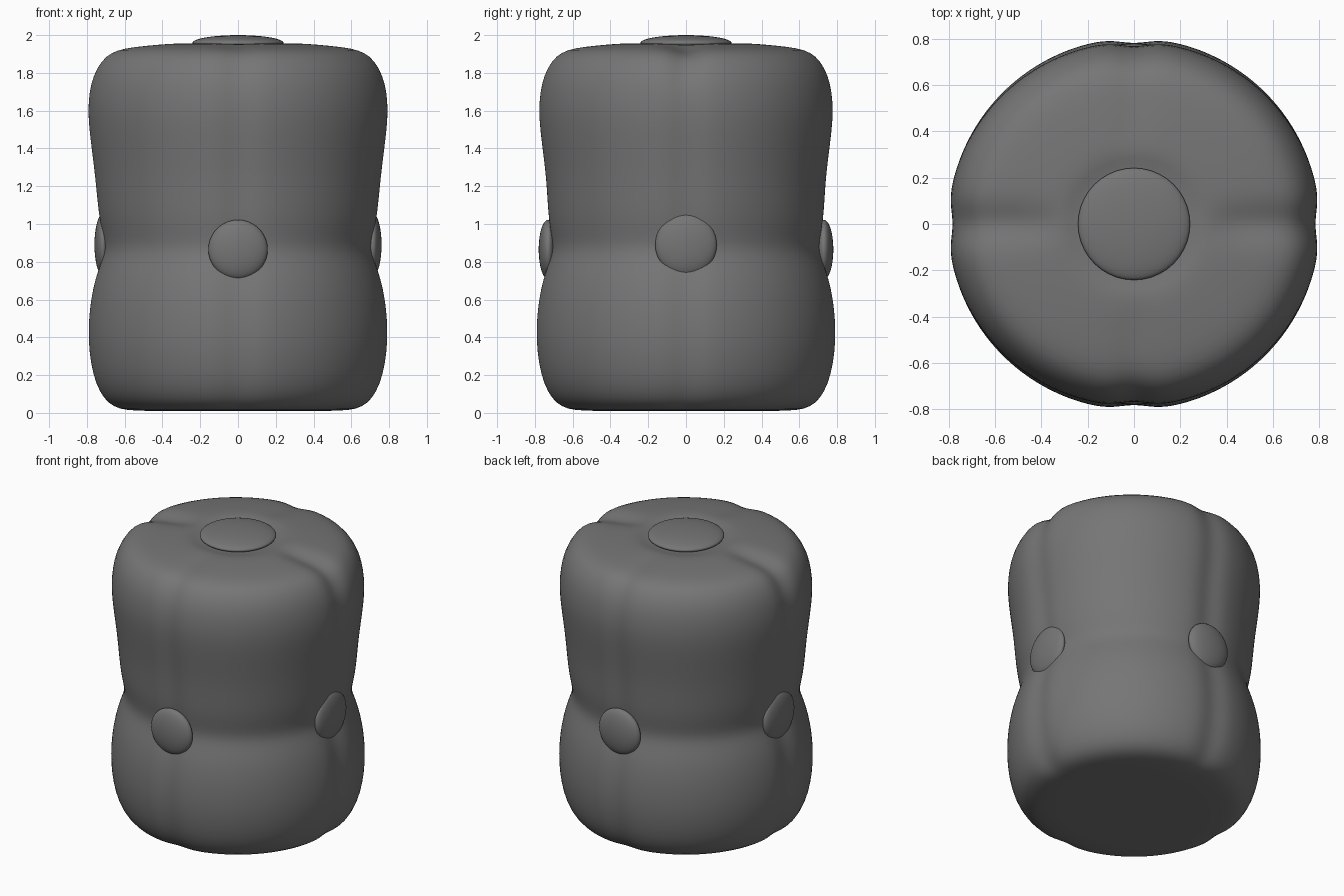
import bpy, bmesh, math
from mathutils import Matrix, Vector

cube = bpy.data.objects.get("Cube")
if cube:
    bpy.data.objects.remove(cube, do_unlink=True)

grey = bpy.data.materials.new("grey fabric")
grey.use_nodes = True
colour = (0.18, 0.18, 0.18, 1)
grey.diffuse_color = colour
grey.node_tree.nodes["Principled BSDF"].inputs["Base Color"].default_value = colour


def finish(name, bm, level=0):
    bmesh.ops.recalc_face_normals(bm, faces=bm.faces)
    mesh = bpy.data.meshes.new(name)
    bm.to_mesh(mesh)
    bm.free()
    mesh.materials.append(grey)
    for p in mesh.polygons:
        p.use_smooth = True
    ob = bpy.data.objects.new(name, mesh)
    bpy.context.collection.objects.link(ob)
    if level:
        mod = ob.modifiers.new("Smooth", 'SUBSURF')
        mod.levels = mod.render_levels = level
    return ob


def bump(x, width):
    return math.exp(-(x / width) ** 2)


# Cushion body: lathe profile (radius, height), pinched at the waist
PROFILE = [(0.3, 0.01), (0.55, 0.01), (0.64, 0.02), (0.70, 0.05), (0.745, 0.11),
           (0.78, 0.2), (0.8, 0.32), (0.805, 0.43), (0.798, 0.55), (0.78, 0.66),
           (0.758, 0.74), (0.733, 0.81), (0.716, 0.87), (0.727, 0.94), (0.745, 1.02),
           (0.757, 1.12), (0.769, 1.25), (0.785, 1.38), (0.80, 1.5), (0.807, 1.6),
           (0.80, 1.7), (0.78, 1.79), (0.74, 1.865), (0.69, 1.91), (0.62, 1.932),
           (0.52, 1.944), (0.42, 1.953), (0.34, 1.957), (0.29, 1.95), (0.24, 1.935),
           (0.12, 1.935)]
SEGMENTS = 112


def body_point(radius, z, angle):
    # Stitched seams run along the x and y axes, deeper across the top along x
    along_x = bump(radius * math.sin(angle), 0.085)
    along_y = bump(radius * math.cos(angle), 0.085)
    side = 0.022 * min(1, max(0, (radius - 0.5) / 0.2))
    r = radius - side * (along_x + along_y)
    # Upper half is slightly narrower front to back
    if z > 0.9:
        r -= 0.016 * math.sin(angle) ** 2 * min(1, (z - 0.9) / 0.3) * min(1, radius / 0.7)
    if z > 1.7 and radius > 0.3:
        z -= (0.032 * along_x + 0.010 * along_y) * min(1, (radius - 0.3) / 0.15)
    return (r * math.cos(angle), r * math.sin(angle), z)


bm = bmesh.new()
rings = [[bm.verts.new(body_point(r, z, math.tau * i / SEGMENTS)) for i in range(SEGMENTS)]
         for r, z in PROFILE]
for low, high in zip(rings, rings[1:]):
    for i in range(SEGMENTS):
        j = (i + 1) % SEGMENTS
        bm.faces.new((low[i], low[j], high[j], high[i]))
for ring, z in ((rings[0], PROFILE[0][1]), (rings[-1], PROFILE[-1][1])):
    centre = bm.verts.new((0, 0, z))
    for i in range(SEGMENTS):
        bm.faces.new((ring[i], ring[(i + 1) % SEGMENTS], centre))
finish("cushion_body", bm, 1)


# Buttons: flattened spheres facing outward
def button(name, centre, direction, radius, bulge):
    bm = bmesh.new()
    bmesh.ops.create_uvsphere(bm, u_segments=40, v_segments=20, radius=1)
    turn = Vector(direction).to_track_quat('Z', 'Y').to_matrix().to_4x4()
    size = Matrix.Diagonal((radius, radius, bulge, 1))
    bmesh.ops.transform(bm, matrix=Matrix.Translation(centre) @ turn @ size, verts=bm.verts)
    finish(name, bm)


button("top_button", (0, 0, 1.958), (0, 0, 1), 0.242, 0.042)
for name, sign in (("left", 1), ("right", -1)):
    button(name + "_button", (sign * 0.715, 0, 0.89), (sign, 0, 0), 0.163, 0.045)
for name, sign in (("back", 1), ("front", -1)):
    button(name + "_button", (0, sign * 0.73, 0.865), (0, sign, 0), 0.157, 0.05)
